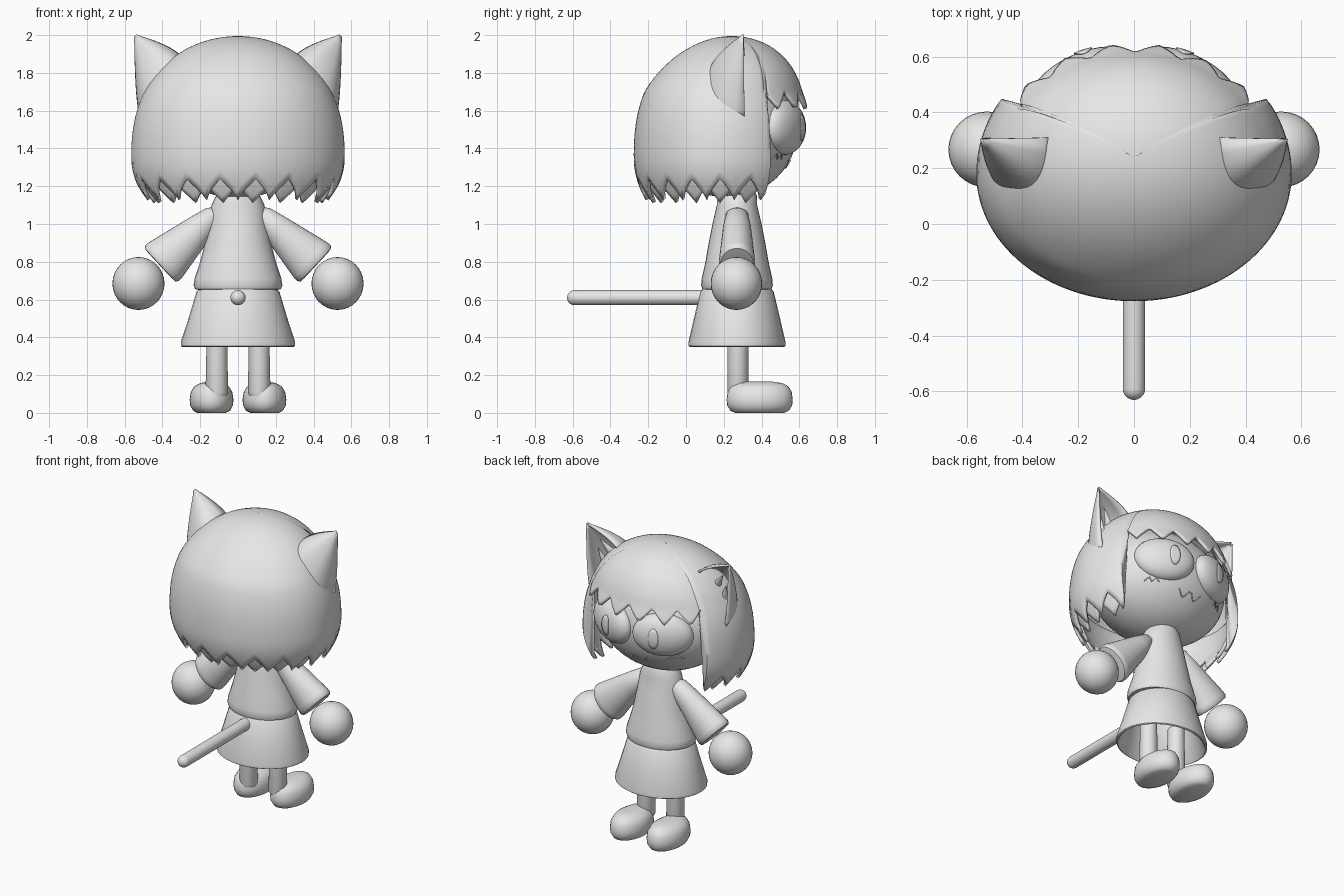
import bpy, bmesh
from math import sin, cos, pi, radians, sqrt, atan2
from mathutils import Matrix, Vector

cube = bpy.data.objects.get("Cube")
if cube:
    bpy.data.objects.remove(cube, do_unlink=True)

# Single clay colour
clay = bpy.data.materials.new("clay_grey")
clay.use_nodes = True
clay.diffuse_color = (0.8, 0.8, 0.8, 1)
clay.node_tree.nodes["Principled BSDF"].inputs["Base Color"].default_value = (0.8, 0.8, 0.8, 1)


def finish(bm, name, mirror=False, thickness=0, angle=50):
    """Turn a bmesh into a smooth shaded object with optional modifiers."""
    bmesh.ops.recalc_face_normals(bm, faces=bm.faces[:])
    mesh = bpy.data.meshes.new(name)
    bm.to_mesh(mesh)
    bm.free()
    mesh.materials.append(clay)
    obj = bpy.data.objects.new(name, mesh)
    bpy.context.collection.objects.link(obj)
    bpy.ops.object.select_all(action='DESELECT')
    obj.select_set(True)
    bpy.context.view_layer.objects.active = obj
    bpy.ops.object.shade_smooth_by_angle(angle=radians(angle))
    if thickness:
        shell = obj.modifiers.new("Shell", 'SOLIDIFY')
        shell.thickness = thickness
        shell.offset = 0
    if mirror:
        obj.modifiers.new("Mirror", 'MIRROR').use_mirror_merge = False
    return obj


def loft(rings, closed=True, cap_start=False, cap_end=False):
    """Skin a list of equally long point rings."""
    bm = bmesh.new()
    rows = [[bm.verts.new(p) for p in ring] for ring in rings]
    n = len(rows[0])
    for a, b in zip(rows, rows[1:]):
        for i in range(n if closed else n - 1):
            j = (i + 1) % n
            bm.faces.new((a[i], a[j], b[j], b[i]))
    if cap_start:
        bm.faces.new(rows[0])
    if cap_end:
        bm.faces.new(rows[-1])
    return bm


def oval_loft(name, sections, place=Matrix(), mirror=False):
    """Stack ovals given as (height, half width, half depth), capped at both ends."""
    n = 32
    rings = [[place @ Vector((rx * cos(2 * pi * i / n), ry * sin(2 * pi * i / n), z))
              for i in range(n)] for z, rx, ry in sections]
    return finish(loft(rings, True, True, True), name, mirror)


def ellipsoid(name, place, size, mirror=False, segments=32):
    bm = bmesh.new()
    bmesh.ops.create_uvsphere(bm, u_segments=segments, v_segments=segments // 2, radius=1,
                              matrix=place @ Matrix.Diagonal((*size, 1)))
    return finish(bm, name, mirror)


def at(x, y, z):
    return Matrix.Translation((x, y, z))


# Body
oval_loft("torso", [(1.17, .1, .095), (1.15, .115, .105), (1.1, .14, .107), (1.0, .155, .13),
                    (.9, .175, .15), (.8, .2, .167), (.71, .23, .187), (.675, .235, .19),
                    (.655, .228, .183), (.65, .2, .16)], at(0, .27, 0))
oval_loft("skirt", [(.66, .2, .18), (.64, .22, .195), (.5, .262, .228), (.375, .303, .257),
                    (.355, .303, .257), (.35, .295, .25), (.355, .285, .24), (.62, .19, .17)],
          at(0, .27, 0))

# Tail: a capsule sticking out of the skirt
tail_ends = [(.04 * sin(pi / 2 * i / 6), .04 * (1 - cos(pi / 2 * i / 6))) for i in range(7)]
oval_loft("tail", [(d, max(r, .002), max(r, .002)) for r, d in tail_ends] + [(.75, .04, .04)],
          at(0, -.63, .61) @ Matrix.Rotation(-pi / 2, 4, 'X'))

# Limbs
oval_loft("legs", [(.09, .05, .05), (.11, .06, .055), (.5, .052, .055)],
          at(.112, .275, 0), True)
oval_loft("feet", [(0, .075, .13), (.012, .098, .155), (.04, .113, .172), (.07, .116, .175),
                   (.11, .11, .17), (.14, .092, .152), (.158, .06, .12), (.165, .02, .07)],
          at(.14, .39, 0), True)
sleeve_tilt = atan2(.28, -.26)
oval_loft("sleeves", [(-.03, .03, .03), (0, .055, .06), (.1, .078, .075), (.345, .128, .095),
                      (.37, .13, .096), (.385, .12, .088), (.388, .09, .07)],
          at(.13, .27, 1.045) @ Matrix.Rotation(sleeve_tilt, 4, 'Y'), True)
ellipsoid("hands", at(.527, .267, .685), (.138, .136, .14), True)

# Face
FACE, FACE_SIZE = (0, .22, 1.5), (.46, .37, .36)
ellipsoid("face", at(*FACE), FACE_SIZE, segments=48)


def on_face(x, z):
    rest = 1 - (x / FACE_SIZE[0]) ** 2 - ((z - FACE[2]) / FACE_SIZE[2]) ** 2
    return x, FACE[1] + FACE_SIZE[1] * sqrt(max(rest, 0)) + .002, z


# Eyes with thin oval pupils lying on their surface
EYE_SIZE = (.195, .09, .145)
eye_place = at(.19, .52, 1.51) @ Matrix.Rotation(radians(-25), 4, 'Z')
ellipsoid("eyes", eye_place, EYE_SIZE, True)


def pupil_ring(r):
    ring = []
    for i in range(24):
        x = -.25 + .17 * r * cos(2 * pi * i / 24)
        z = .48 * r * sin(2 * pi * i / 24)
        y = sqrt(1 - x * x - z * z)
        ring.append(eye_place @ Vector((x * EYE_SIZE[0], y * EYE_SIZE[1] + .003, z * EYE_SIZE[2])))
    return ring


finish(loft([pupil_ring(r) for r in (1, .7, .4, .02)], cap_end=True), "pupils", True, .005)

# Mouth and cheek marks as fine drawn lines
lines = bpy.data.curves.new("mouth_and_cheek_marks", 'CURVE')
lines.dimensions = '3D'
lines.bevel_depth = .004
lines.materials.append(clay)
mouth = [(x * .01, 1.315 + .02 * cos(x * pi / 4.5)) for x in range(-9, 10)]
cheeks = [[(side * (.22 + .02 * i), 1.345 + .025 * (i % 2)) for i in range(5)] for side in (-1, 1)]
for path in [mouth] + cheeks:
    spline = lines.splines.new('POLY')
    spline.points.add(len(path) - 1)
    for point, (x, z) in zip(spline.points, path):
        point.co = (*on_face(x, z), 1)
bpy.context.collection.objects.link(bpy.data.objects.new("mouth_and_cheek_marks", lines))

# Hair: a dome whose hem is cut into pointed locks
TOP, WIDEST = 1.985, 1.35


def hair_point(theta, z, scale=1):
    """Theta runs around the head from the middle of the fringe."""
    if z > WIDEST:
        r = .555 * sqrt(max(0, 1 - ((z - WIDEST) / (TOP - WIDEST)) ** 2.4))
    else:
        r = .555 - 1.6 * (WIDEST - z) ** 2
    r = max(r * scale, .002)
    centre = .18 + .06 * max(0, (z - 1.7) / (TOP - 1.7))
    depth = .88 if cos(theta) > 0 else .805
    return Vector((r * sin(theta), centre + r * depth * cos(theta), z))


def zigzag(degrees, period=20):
    """0 at the lock tips, 1 in the notches."""
    phase = (degrees / period) % 1
    return 1 - abs(2 * phase - 1)


def hem(degrees):
    if abs(degrees) < 57:
        return 1.61 + .09 * zigzag(degrees - 10, 19)
    return 1.13 + .11 * zigzag(degrees - 180) ** .8


around = range(-180, 180, 2)
rows = 30
dome = [[hair_point(radians(d), TOP - (TOP - hem(d)) * (k / rows) ** 1.8) for d in around]
        for k in range(rows + 1)]
finish(loft(dome, cap_start=True), "hair", thickness=.02, angle=60)

# Second row of locks under the hem
inner = range(62, 299, 2)
under = [[hair_point(radians(d), 1.4 - (1.4 - 1.115 - .09 * zigzag(d - 190)) * k / 8, .94)
          for d in inner] for k in range(9)]
finish(loft(under, closed=False), "under_hair", thickness=.02, angle=60)

# Ears: hollow cones open to the face side, with tufts inside
tip = Vector((.542, .305, 1.995))
base_mid = Vector((.41, .31, 1.725))
half_base = Vector((.105, 0, -.16))
back = Vector((0, -.2, 0))


def ear_ring(k):
    size = max(1 - k ** 1.25, .02)
    ring = []
    for i in range(17):
        t = pi * i / 16
        c, s = cos(t), sin(t)
        across = abs(c) ** .75 * (1 if c > 0 else -1)
        ring.append(base_mid.lerp(tip, k) + size * (half_base * across + back * s ** .75))
    return ring


finish(loft([ear_ring(k / 10) for k in range(11)], closed=False), "ears", True, .014)

tufts = bmesh.new()
for shift in (-.3, .3):
    foot = base_mid + half_base * shift + back * .45
    aim = (tip - foot).to_track_quat('Z', 'Y').to_matrix().to_4x4()
    bmesh.ops.create_cone(tufts, cap_ends=True, segments=10, radius1=.045, radius2=.002, depth=.2,
                          matrix=Matrix.Translation(foot) @ aim @ at(0, 0, .06))
finish(tufts, "ear_tufts", True)
